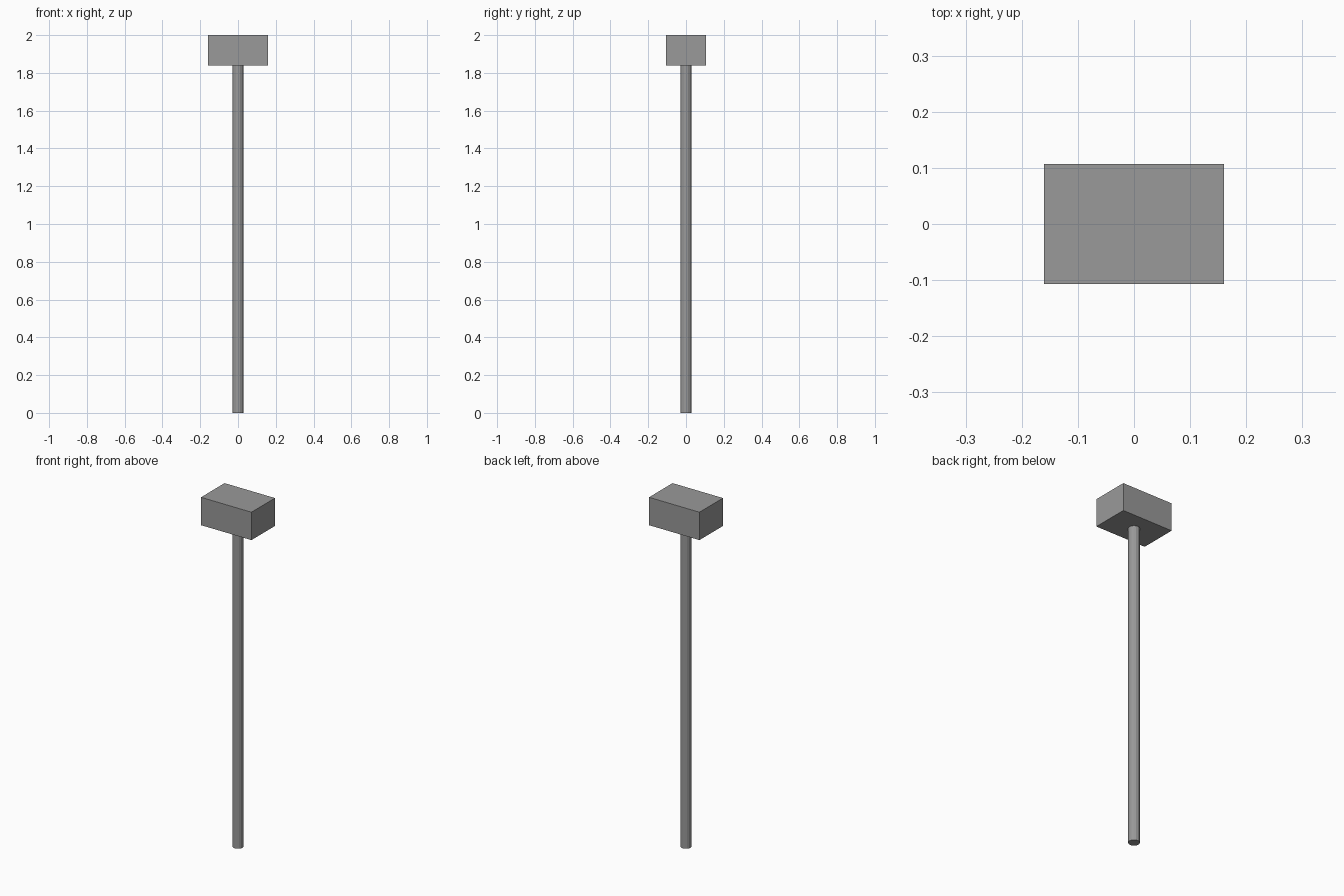
import bpy

if "Cube" in bpy.data.objects:
    bpy.data.objects.remove(bpy.data.objects["Cube"])

# Shared grey finish
grey = bpy.data.materials.new("grey")
grey.diffuse_color = (0.32, 0.32, 0.32, 1)
grey.use_nodes = True
grey.node_tree.nodes["Principled BSDF"].inputs["Base Color"].default_value = grey.diffuse_color

JOINT_Z = 1.84  # where the handle meets the head

# Handle: slim faceted rod
bpy.ops.mesh.primitive_cylinder_add(vertices=16, radius=0.03, depth=JOINT_Z,
                                    location=(0, 0, JOINT_Z / 2))
handle = bpy.context.object
handle.name = "handle"

# Head: rectangular block on top
bpy.ops.mesh.primitive_cube_add(size=1, location=(0, 0, (JOINT_Z + 2) / 2))
head = bpy.context.object
head.name = "head"
head.scale = (0.32, 0.213, 2 - JOINT_Z)
bpy.ops.object.transform_apply(location=False, rotation=False, scale=True)

for part in (handle, head):
    part.data.materials.append(grey)
